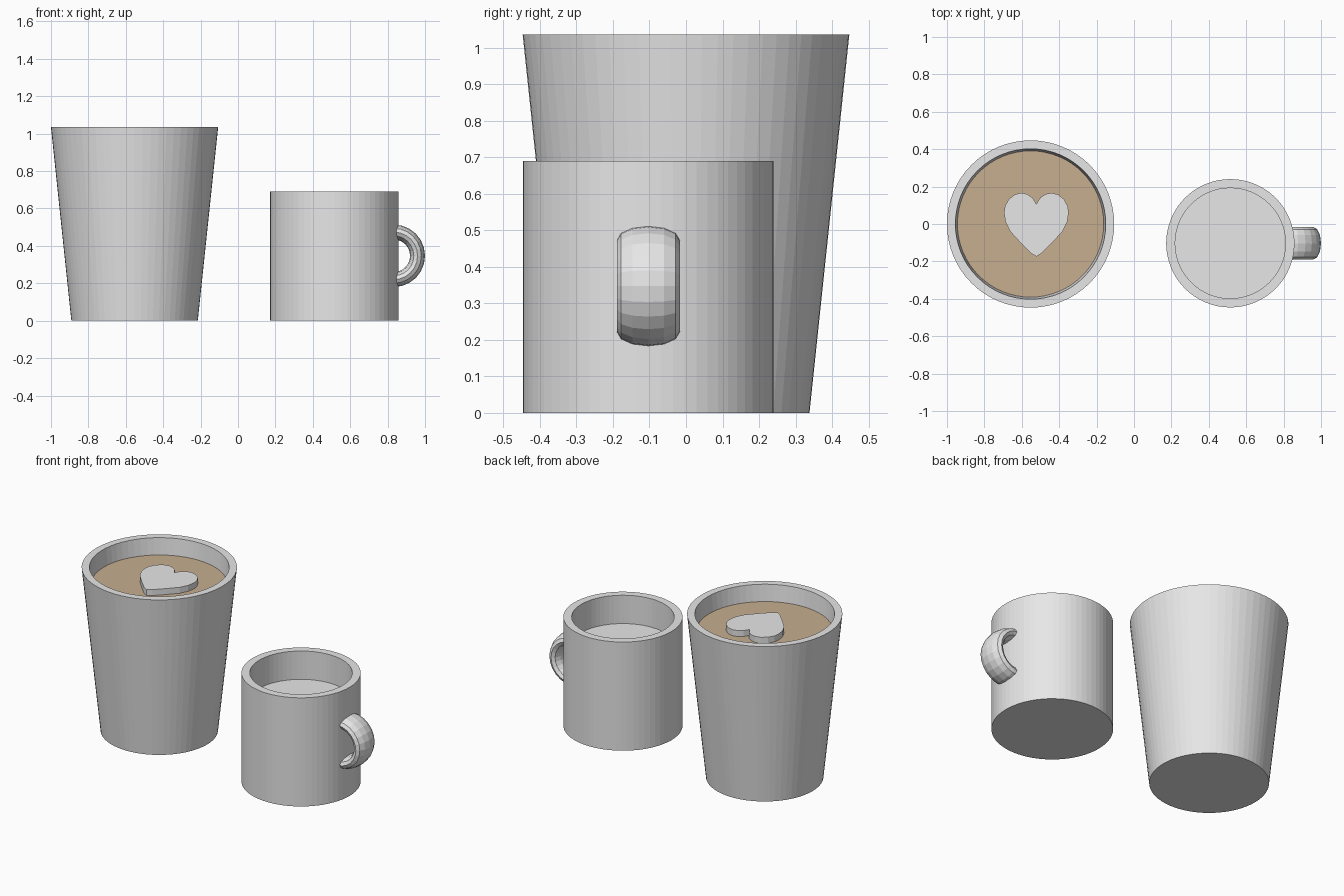
import bpy, bmesh
from math import sin, cos, pi, radians

if "Cube" in bpy.data.objects:
    bpy.data.objects.remove(bpy.data.objects["Cube"])


def material(name, rgb):
    m = bpy.data.materials.new(name)
    m.use_nodes = True
    m.diffuse_color = (*rgb, 1)
    m.node_tree.nodes["Principled BSDF"].inputs["Base Color"].default_value = (*rgb, 1)
    return m


CERAMIC = material("pale grey", (0.8, 0.8, 0.8))
COFFEE = material("coffee tan", (0.57, 0.42, 0.28))


def finish(name, bm, mat, location):
    bmesh.ops.recalc_face_normals(bm, faces=bm.faces)
    mesh = bpy.data.meshes.new(name)
    bm.to_mesh(mesh)
    bm.free()
    mesh.materials.append(mat)
    ob = bpy.data.objects.new(name, mesh)
    ob.location = location
    bpy.context.collection.objects.link(ob)
    return ob


def bridge(bm, a, b):
    for i in range(len(a)):
        j = (i + 1) % len(a)
        bm.faces.new((a[i], a[j], b[j], b[i]))


def lathe(name, profile, mat, location, sides=64):
    """Turn a (radius, height) profile and close both ends."""
    bm = bmesh.new()
    rings = [[bm.verts.new((r * cos(2 * pi * i / sides), r * sin(2 * pi * i / sides), z))
              for i in range(sides)] for r, z in profile]
    for a, b in zip(rings, rings[1:]):
        bridge(bm, a, b)
    bm.faces.new(rings[0])
    bm.faces.new(rings[-1])
    return finish(name, bm, mat, location)


# Tall tapered cup and its drink
CUP = (-0.553, 0, 0)
lathe("tall_cup", [(0.338, 0), (0.447, 1.035), (0.402, 1.035), (0.39, 0.92)], CERAMIC, CUP)
lathe("coffee", [(0.39, 0.921), (0.391, 0.93)], COFFEE, CUP)

# Heart floating on the coffee, mirrored from its right half
half = [(0, 0.107), (0.02, 0.14), (0.05, 0.16), (0.08, 0.167), (0.115, 0.158), (0.148, 0.132),
        (0.168, 0.095), (0.173, 0.06), (0.165, 0.01), (0.14, -0.04), (0.085, -0.1),
        (0.03, -0.155), (0, -0.174)]
outline = half + [(-x, y) for x, y in half[-2:0:-1]]
bm = bmesh.new()
low, high = ([bm.verts.new((x, y, z)) for x, y in outline] for z in (0, 0.04))
bridge(bm, low, high)
bm.faces.new(low)
bm.faces.new(high)
finish("heart", bm, CERAMIC, (-0.522, 0, 0.928))

# Short straight mug
MUG = (0.515, -0.103, 0)
lathe("short_mug", [(0.343, 0), (0.343, 0.69), (0.295, 0.69), (0.295, 0.51)], CERAMIC, MUG)

# Handle: a wide oval section swept round an arc
bm = bmesh.new()
rings = []
for step in range(-7, 8):
    a = radians(15 * step)
    ring = []
    for k in range(12):
        t = 2 * pi * k / 12
        r = 0.127 + 0.04 * cos(t)
        ring.append(bm.verts.new((r * cos(a), 0.086 * sin(t), r * sin(a))))
    rings.append(ring)
for a, b in zip(rings, rings[1:]):
    bridge(bm, a, b)
bm.faces.new(rings[0])
bm.faces.new(rings[-1])
finish("mug_handle", bm, CERAMIC, (0.833, -0.103, 0.347))
